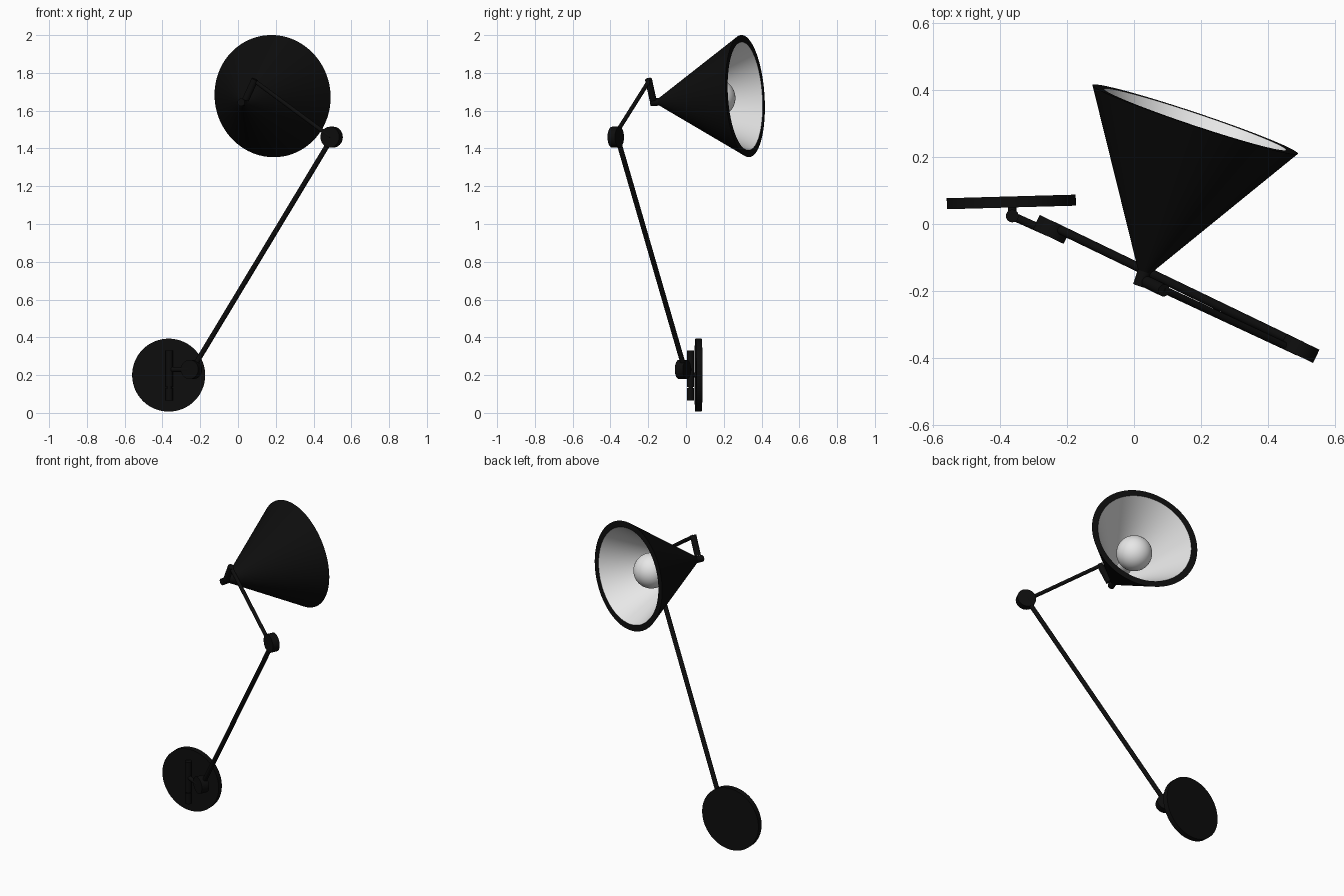
import bpy, bmesh, math
from mathutils import Vector

if "Cube" in bpy.data.objects:
    bpy.data.objects.remove(bpy.data.objects["Cube"])


def material(name, v):
    m = bpy.data.materials.new(name)
    m.diffuse_color = (v, v, v, 1)
    m.use_nodes = True
    m.node_tree.nodes["Principled BSDF"].inputs["Base Color"].default_value = m.diffuse_color
    return m


BLACK = material("matte_black", 0.004)
WHITE = material("inner_white", 0.8)
BULB = material("bulb_white", 0.82)

# The arms swing in one vertical plane: u runs along it, n across it
U = Vector((0.901, -0.434, 0))
N = Vector((0.434, 0.901, 0))


def arm_point(u, n, z):
    return U * u + N * n + Vector((0, 0, z))


def lathe(name, profile, origin, axis, mats, segs=64, inner_from=None):
    """Spin (radius, distance) points around an axis; edges from inner_from on use material 1."""
    bm = bmesh.new()
    rings = []
    for r, t in profile:
        if r < 1e-6:
            rings.append([bm.verts.new((0, 0, t))])
        else:
            rings.append([bm.verts.new((r * math.cos(2 * math.pi * i / segs),
                                        r * math.sin(2 * math.pi * i / segs), t))
                          for i in range(segs)])
    for k in range(len(rings) - 1):
        a, b = rings[k], rings[k + 1]
        for i in range(segs):
            j = (i + 1) % segs
            loop = [a[i % len(a)], a[j % len(a)], b[j % len(b)], b[i % len(b)]]
            f = bm.faces.new(list(dict.fromkeys(loop)))
            f.material_index = int(inner_from is not None and k >= inner_from)
    bmesh.ops.recalc_face_normals(bm, faces=bm.faces)
    me = bpy.data.meshes.new(name)
    bm.to_mesh(me)
    bm.free()
    ob = bpy.data.objects.new(name, me)
    bpy.context.collection.objects.link(ob)
    for m in mats:
        me.materials.append(m)
    ob.location = origin
    ob.rotation_mode = 'QUATERNION'
    ob.rotation_quaternion = Vector(axis).to_track_quat('Z', 'Y')
    bpy.ops.object.select_all(action='DESELECT')
    ob.select_set(True)
    bpy.context.view_layer.objects.active = ob
    bpy.ops.object.shade_smooth_by_angle(angle=math.radians(35))
    return ob


def rod(name, a, b, r, segs=32):
    """Closed cylinder between two points."""
    a, b = Vector(a), Vector(b)
    h = (b - a).length
    return lathe(name, [(0, 0), (r, 0), (r, h), (0, h)], a, b - a, [BLACK], segs)


# Wall plate, turned slightly
pn = Vector((-0.028, 1, 0)).normalized()
pc = Vector((-0.367, 0.066, 0.2))
rod("wall_plate", pc - pn * 0.0165, pc + pn * 0.0165, 0.193, 96)

# Vertical pivot in front of the plate, in two pieces with a seam
px, py = -0.364, 0.024
rod("pivot_upper", (px, py, 0.138), (px, py, 0.33), 0.019)
rod("pivot_lower", (px, py, 0.066), (px, py, 0.133), 0.019)
rod("pivot_core", (px, py, 0.1), (px, py, 0.2), 0.012)
rod("pivot_peg", (px, py, 0.2), (px, 0.06, 0.2), 0.013)

# Lower joint and its link to the pivot
rod("pivot_link", (px, py, 0.23), arm_point(-0.22, -0.133, 0.23), 0.0125)
rod("lower_joint", arm_point(-0.215, -0.145, 0.23), arm_point(-0.215, -0.098, 0.23), 0.051, 48)

# Elbow
rod("elbow_joint", arm_point(0.608, -0.142, 1.46), arm_point(0.608, -0.098, 1.46), 0.055, 48)

# Long and short arms
rod("lower_arm", arm_point(-0.215, -0.111, 0.23), arm_point(0.608, -0.111, 1.46), 0.0135)
rod("upper_arm", arm_point(0.608, -0.132, 1.46), arm_point(0.163, -0.138, 1.758), 0.011)

# Bar carrying the shade
rod("head_bar", arm_point(0.112, -0.14, 1.658), arm_point(0.167, -0.14, 1.766), 0.0185)

# Conical shade: black outside and lip, white inside
apex = Vector((0.022, -0.168, 1.645))
rim = Vector((0.183, 0.313, 1.677))
axis = (rim - apex).normalized()
L = (rim - apex).length
R = 0.324
lathe("lamp_shade",
      [(0, 0.015), (0.012, 0.015), (R, L), (0.287, L), (0.03, 0.075), (0, 0.075)],
      apex, axis, [BLACK, WHITE], 128, inner_from=3)
rod("shade_tip", apex - axis * 0.018, apex + axis * 0.045, 0.02)

# Bulb with neck, on the shade axis
prof = [(0.042, 0.09), (0.042, 0.245)]
bc, br = 0.345, 0.103
start = math.asin(0.042 / br)
for i in range(25):
    a = start + (math.pi - start) * i / 24
    prof.append((br * math.sin(a) if i < 24 else 0, bc - br * math.cos(a)))
lathe("bulb", prof, apex, axis, [BULB], 48)
